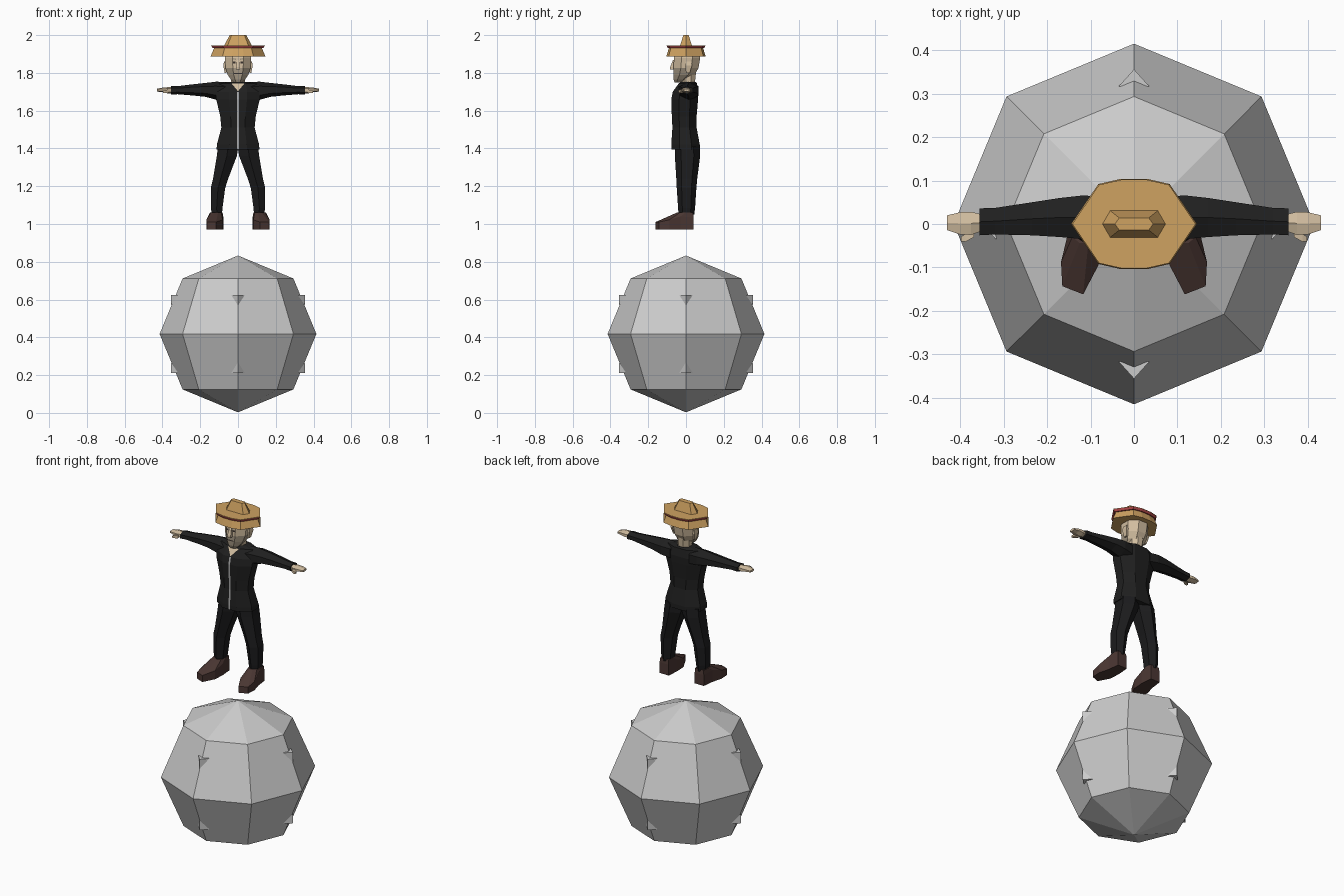
import bpy, bmesh, math


def mat(name, r, g, b):
    m = bpy.data.materials.new(name)
    m.diffuse_color = (r, g, b, 1)
    return m


STONE = mat("stone grey", 0.6, 0.6, 0.6)
BLACK = mat("jacket black", 0.014, 0.014, 0.014)
TROUSER = mat("trouser black", 0.011, 0.011, 0.012)
BROWN = mat("shoe brown", 0.07, 0.038, 0.033)
SKIN = mat("skin", 0.64, 0.51, 0.35)
STUBBLE = mat("stubble", 0.36, 0.30, 0.22)
STRAW = mat("straw", 0.62, 0.36, 0.12)
RED = mat("band red", 0.40, 0.06, 0.06)
ZIP = mat("zip grey", 0.4, 0.4, 0.4)
DARK = mat("eye dark", 0.04, 0.03, 0.025)


def finish(name, bm, *mats):
    bmesh.ops.recalc_face_normals(bm, faces=bm.faces)
    me = bpy.data.meshes.new(name)
    bm.to_mesh(me)
    bm.free()
    for m in mats:
        me.materials.append(m)
    ob = bpy.data.objects.new(name, me)
    bpy.context.collection.objects.link(ob)
    return ob


def skin_rings(name, loops, *mats, rule=None):
    """Bridge equal-length point loops and cap both ends."""
    bm = bmesh.new()
    vs = [[bm.verts.new(p) for p in lp] for lp in loops]
    n = len(loops[0])
    for a, b in zip(vs, vs[1:]):
        for i in range(n):
            j = (i + 1) % n
            bm.faces.new((a[i], a[j], b[j], b[i]))
    bm.faces.new(vs[0])
    bm.faces.new(vs[-1])
    if rule:
        for f in bm.faces:
            f.material_index = rule(f.calc_center_median())
    return finish(name, bm, *mats)


def loft(name, rings, *mats, n=8, axis="z", side=1, rule=None):
    """Rings are (position, a0, a1, b0, b1): the box each polygon fills."""
    k = 1 / math.cos(math.pi / n)
    loops = []
    for t, a0, a1, b0, b1 in rings:
        lp = []
        for i in range(n):
            w = math.tau * (i + 0.5) / n
            a = (a0 + a1) / 2 + (a1 - a0) / 2 * k * math.cos(w)
            b = (b0 + b1) / 2 + (b1 - b0) / 2 * k * math.sin(w)
            lp.append((side * a, b, t) if axis == "z" else (side * t, a, b))
        loops.append(lp)
    return skin_rings(name, loops, *mats, rule=rule)


def plate(name, pts, m):
    bm = bmesh.new()
    bm.faces.new([bm.verts.new(p) for p in pts])
    return finish(name, bm, m)


# Faceted ball
bm = bmesh.new()
bmesh.ops.create_uvsphere(bm, u_segments=8, v_segments=4, radius=0.415)
bmesh.ops.translate(bm, verts=bm.verts, vec=(0, 0, 0.418))
finish("ball", bm, STONE)

# Wedge studs, four upper and four lower
for q in range(4):
    c, s = [(1, 0), (0, 1), (-1, 0), (0, -1)][q]
    for up in (1, -1):
        pts = [(0.356, 0, 0.207), (0.316, 0.036, 0.207),
               (0.316, -0.036, 0.207), (0.356, 0, 0.15)]
        bm = bmesh.new()
        v = [bm.verts.new((x * c - y * s, x * s + y * c, 0.418 + up * z))
             for x, y, z in pts]
        for f in ((0, 1, 2), (0, 1, 3), (0, 2, 3), (1, 2, 3)):
            bm.faces.new([v[i] for i in f])
        finish("stud", bm, STONE)

# Jacket body
body = [(1.395, .113, -.078, .073), (1.42, .112, -.078, .073),
        (1.51, .088, -.072, .056), (1.57, .094, -.075, .056),
        (1.66, .115, -.078, .064), (1.70, .118, -.07, .066),
        (1.745, .10, -.038, .058), (1.752, .05, -.025, .05)]
loft("jacket", [(z, -w, w, f, b) for z, w, f, b in body], BLACK)

# Zip strip following the jacket front, and the open collar
for (z0, _, f0, _), (z1, _, f1, _) in zip(body[:5], body[1:6]):
    plate("zip", [(-.005, f0 - .003, z0), (.005, f0 - .003, z0),
                  (.005, f1 - .003, z1), (-.005, f1 - .003, z1)], ZIP)
plate("open_collar", [(0, -.071, 1.703), (.034, -.042, 1.744),
                      (-.034, -.042, 1.744)], SKIN)

for sd in (1, -1):
    # Sleeve, cuff and hand
    loft("sleeve", [(.06, -.04, .06, 1.655, 1.745), (.115, -.035, .066, 1.664, 1.747),
                    (.17, -.03, .06, 1.678, 1.742), (.235, -.026, .05, 1.684, 1.736),
                    (.32, -.024, .037, 1.69, 1.727), (.356, -.026, .036, 1.688, 1.727)],
         BLACK, n=6, axis="x", side=sd)
    loft("hand", [(.35, -.016, .022, 1.694, 1.722), (.375, -.025, .028, 1.694, 1.722),
                  (.40, -.024, .027, 1.70, 1.72), (.43, -.014, .02, 1.702, 1.715)],
         SKIN, n=6, axis="x", side=sd)
    loft("thumb", [(.368, -.03, -.012, 1.695, 1.712), (.388, -.041, -.022, 1.694, 1.709),
                   (.398, -.04, -.03, 1.695, 1.705)], SKIN, n=4, axis="x", side=sd)
    # Trouser leg
    loft("trouser_leg", [(1.05, .085, .138, -.034, .038), (1.085, .082, .144, -.036, .042),
                         (1.19, .068, .144, -.042, .048), (1.24, .052, .132, -.044, .052),
                         (1.36, .006, .112, -.05, .066), (1.41, -.002, .106, -.05, .064)],
         TROUSER, n=6, side=sd)
    # Shoe: splayed sole outline, upper narrowing to the ankle
    sole = [(.084, .04), (.078, -.03), (.082, -.095), (.117, -.162),
            (.165, -.143), (.168, -.088), (.152, -.03), (.143, .04)]
    top = [1.035, 1.04, 1.022, 1.01, 1.01, 1.022, 1.04, 1.035]
    cuff = [(.086, .037), (.082, 0), (.088, -.03), (.105, -.044),
            (.125, -.044), (.142, -.03), (.147, 0), (.14, .037)]
    skin_rings("shoe", [[(sd * x, y, .972) for x, y in sole],
                        [(sd * x, y, z) for (x, y), z in zip(sole, top)],
                        [(sd * x, y, 1.062) for x, y in cuff]], BROWN)
    # Ear, eye and brow
    loft("ear", [(1.80, .06, .07, .0, .02), (1.84, .06, .078, -.005, .032),
                 (1.86, .06, .074, .0, .028)], SKIN, n=4, side=sd)
    plate("eye", [(sd * x, -.068, z) for x, z in
                  ((.013, 1.85), (.027, 1.85), (.027, 1.86), (.013, 1.86))], DARK)
    plate("brow", [(sd * x, -.068, z) for x, z in
                   ((.01, 1.868), (.027, 1.872), (.027, 1.878), (.01, 1.875))], STUBBLE)

# Neck and head, with a darker jaw
loft("neck", [(1.72, -.045, .045, -.03, .05), (1.755, -.036, .036, -.028, .048),
              (1.82, -.04, .04, -.03, .055)], SKIN)
loft("head", [(1.748, -.022, .022, -.06, -.02), (1.765, -.038, .038, -.066, .005),
              (1.79, -.055, .055, -.067, .045), (1.825, -.066, .066, -.066, .066),
              (1.88, -.07, .07, -.064, .075), (1.91, -.064, .064, -.055, .07)],
     SKIN, STUBBLE, rule=lambda c: int(c.z < 1.815 and c.y < -.005))
loft("nose", [(1.818, -.011, .011, -.084, -.055), (1.83, -.011, .011, -.084, -.055),
              (1.868, -.006, .006, -.069, -.055)], SKIN, n=4)
plate("mouth", [(-.021, -.07, 1.793), (.021, -.07, 1.793),
                (.021, -.07, 1.799), (-.021, -.07, 1.799)], DARK)


# Straw hat: flared brim wall, red rim, flat top and hexagonal crown
def outline(k, z):
    half = [(.145, 0), (.082, .092), (.03, .104), (-.03, .104), (-.082, .092)]
    return [(s * x * k, s * y * k, z) for s in (1, -1) for x, y in half]


skin_rings("hat_underside", [outline(.6, 1.905), outline(.98, 1.889)], STRAW)
skin_rings("hat_brim", [outline(1, 1.888), outline(.87, 1.931)], STRAW)
skin_rings("hat_band", [outline(.93, 1.931), outline(.975, 1.943)], RED)
skin_rings("hat_top", [outline(.98, 1.943), outline(.98, 1.946)], STRAW)


def hexagon(x, xi, y, z):
    return [(x, 0, z), (xi, y, z), (-xi, y, z), (-x, 0, z), (-xi, -y, z), (xi, -y, z)]


skin_rings("hat_crown", [hexagon(.073, .055, .031, 1.945),
                         hexagon(.044, .034, .014, 2.0)], STRAW)
